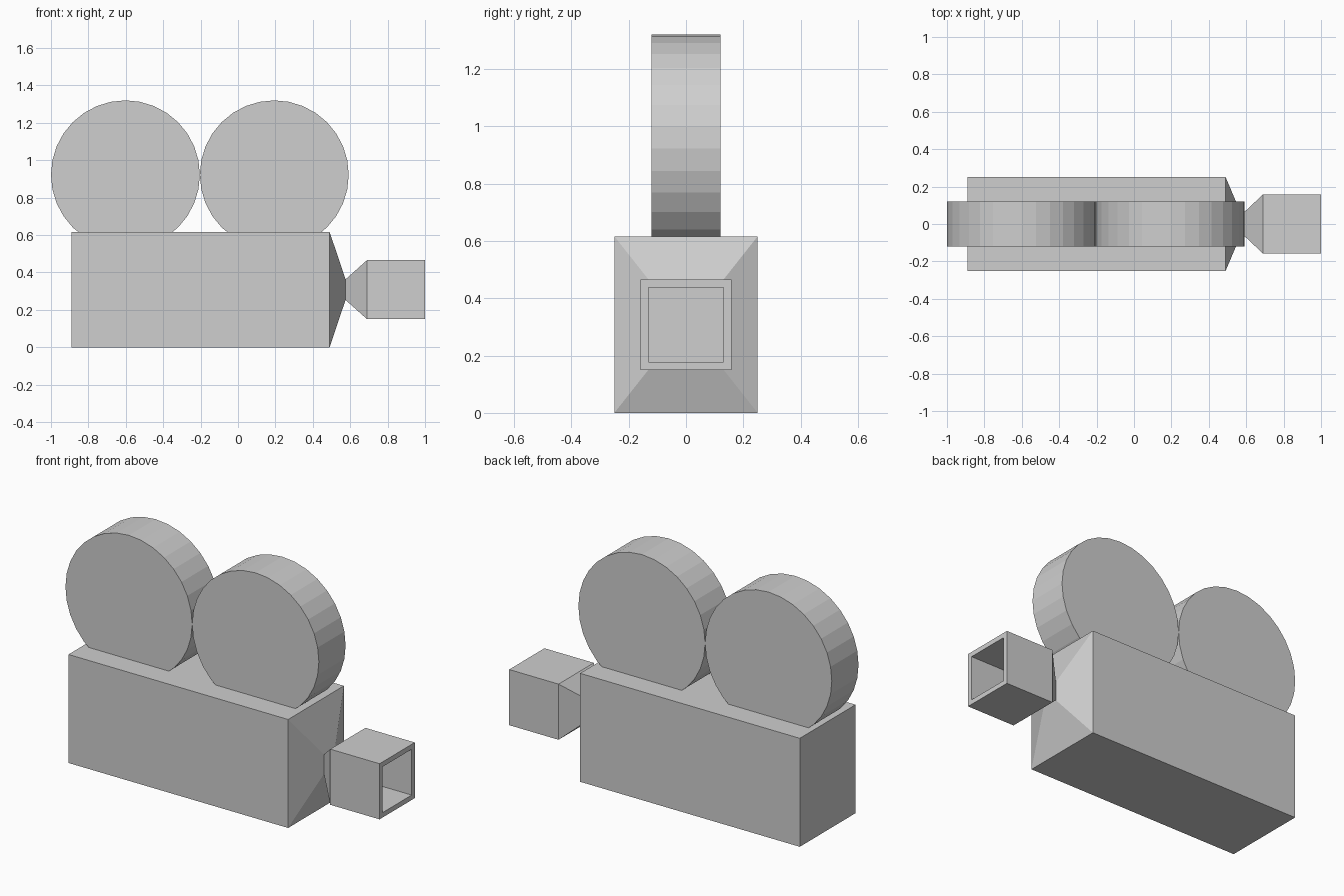
import bpy, bmesh
from math import radians
from mathutils import Matrix

cube = bpy.data.objects.get("Cube")
if cube:
    bpy.data.objects.remove(cube, do_unlink=True)

grey = bpy.data.materials.new("plain grey")
grey.use_nodes = True
grey.diffuse_color = (0.62, 0.62, 0.62, 1)
grey.node_tree.nodes["Principled BSDF"].inputs["Base Color"].default_value = grey.diffuse_color

LENS_Z = 0.308


def finish(name, bm):
    bmesh.ops.recalc_face_normals(bm, faces=bm.faces)
    mesh = bpy.data.meshes.new(name)
    bm.to_mesh(mesh)
    bm.free()
    mesh.materials.append(grey)
    obj = bpy.data.objects.new(name, mesh)
    bpy.context.collection.objects.link(obj)


def loft(name, sections):
    """Join rectangular sections (x, half width, half height) along x and cap both ends."""
    bm = bmesh.new()
    rings = [[bm.verts.new((x, sy * w, LENS_Z + sz * h))
              for sy, sz in ((-1, -1), (1, -1), (1, 1), (-1, 1))]
             for x, w, h in sections]
    for a, b in zip(rings, rings[1:]):
        for i in range(4):
            j = (i + 1) % 4
            bm.faces.new((a[i], a[j], b[j], b[i]))
    bm.faces.new(rings[0])
    bm.faces.new(rings[-1])
    finish(name, bm)


def reel(name, x):
    bm = bmesh.new()
    bmesh.ops.create_cone(bm, cap_ends=True, segments=32, radius1=0.398, radius2=0.398, depth=0.24,
                          matrix=Matrix.Translation((x, 0, 0.922)) @ Matrix.Rotation(radians(90), 4, 'X'))
    # Trim the part hidden inside the body
    cut = bmesh.ops.bisect_plane(bm, geom=bm.verts[:] + bm.edges[:] + bm.faces[:],
                                 plane_co=(0, 0, 2 * LENS_Z), plane_no=(0, 0, -1), clear_outer=True)
    bmesh.ops.contextual_create(bm, geom=[e for e in cut["geom_cut"] if isinstance(e, bmesh.types.BMEdge)])
    finish(name, bm)


# Box body with tapered front end
loft("camera_body", [(-0.89, 0.25, LENS_Z), (0.49, 0.25, LENS_Z), (0.575, 0.05, 0.055)])

# Flared square lens hood with a hollow opening
loft("lens_hood", [(0.575, 0.05, 0.055), (0.69, 0.158, 0.158), (1.0, 0.158, 0.158),
                   (1.0, 0.13, 0.13), (0.69, 0.13, 0.13)])

# Twin film reels
reel("rear_reel", -0.602)
reel("front_reel", 0.194)
